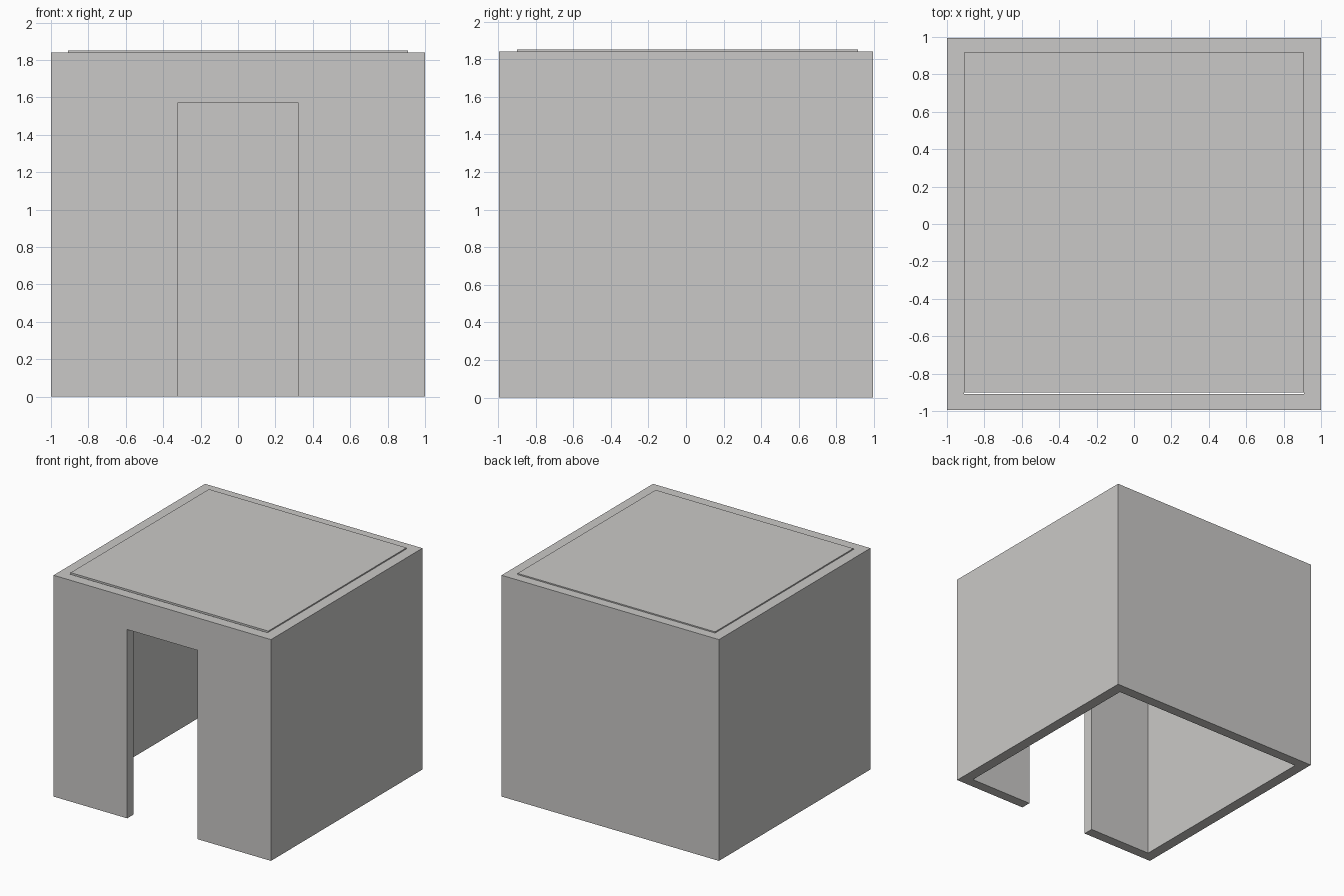
import bpy

default_cube = bpy.data.objects.get("Cube")
if default_cube:
    bpy.data.objects.remove(default_cube, do_unlink=True)

# Single stone colour
COLOUR = (0.59, 0.582, 0.57, 1.0)
stone = bpy.data.materials.new("light_grey_stone")
stone.use_nodes = True
stone.diffuse_color = COLOUR
stone.node_tree.nodes["Principled BSDF"].inputs["Base Color"].default_value = COLOUR


def box(name, low, high):
    """Axis-aligned box between two corners."""
    centre = [(a + b) / 2 for a, b in zip(low, high)]
    bpy.ops.mesh.primitive_cube_add(size=1, location=centre)
    obj = bpy.context.object
    obj.name = obj.data.name = name
    obj.scale = [b - a for a, b in zip(low, high)]
    bpy.ops.object.transform_apply(location=True, rotation=False, scale=True)
    obj.data.materials.append(stone)
    return obj


def cut(target, cutter):
    """Subtract the cutter from the target, then discard the cutter."""
    cutter.hide_render = True
    mod = target.modifiers.new("cut", "BOOLEAN")
    mod.operation = "DIFFERENCE"
    mod.solver = "EXACT"
    mod.object = cutter
    bpy.context.view_layer.objects.active = target
    bpy.ops.object.modifier_apply(modifier=mod.name)
    bpy.data.objects.remove(cutter, do_unlink=True)


HALF_X, HALF_Y, WALL_TOP = 1.0, 0.995, 1.84
INNER = 0.909
DOOR_HALF, DOOR_TOP = 0.323, 1.57

# Walls: an open-ended square tube with a doorway in the front
walls = box("walls", (-HALF_X, -HALF_Y, 0), (HALF_X, HALF_Y, WALL_TOP))
cut(walls, box("room_cutter", (-INNER, -INNER, -1), (INNER, INNER, 3)))
cut(walls, box("doorway_cutter", (-DOOR_HALF, -2, -1), (DOOR_HALF, 0, DOOR_TOP)))

# Roof slab: set between the walls, slightly proud, with a thin gap at the front
roof = box("roof_slab", (-INNER, -0.9, 1.76), (INNER, 0.916, 1.85))
